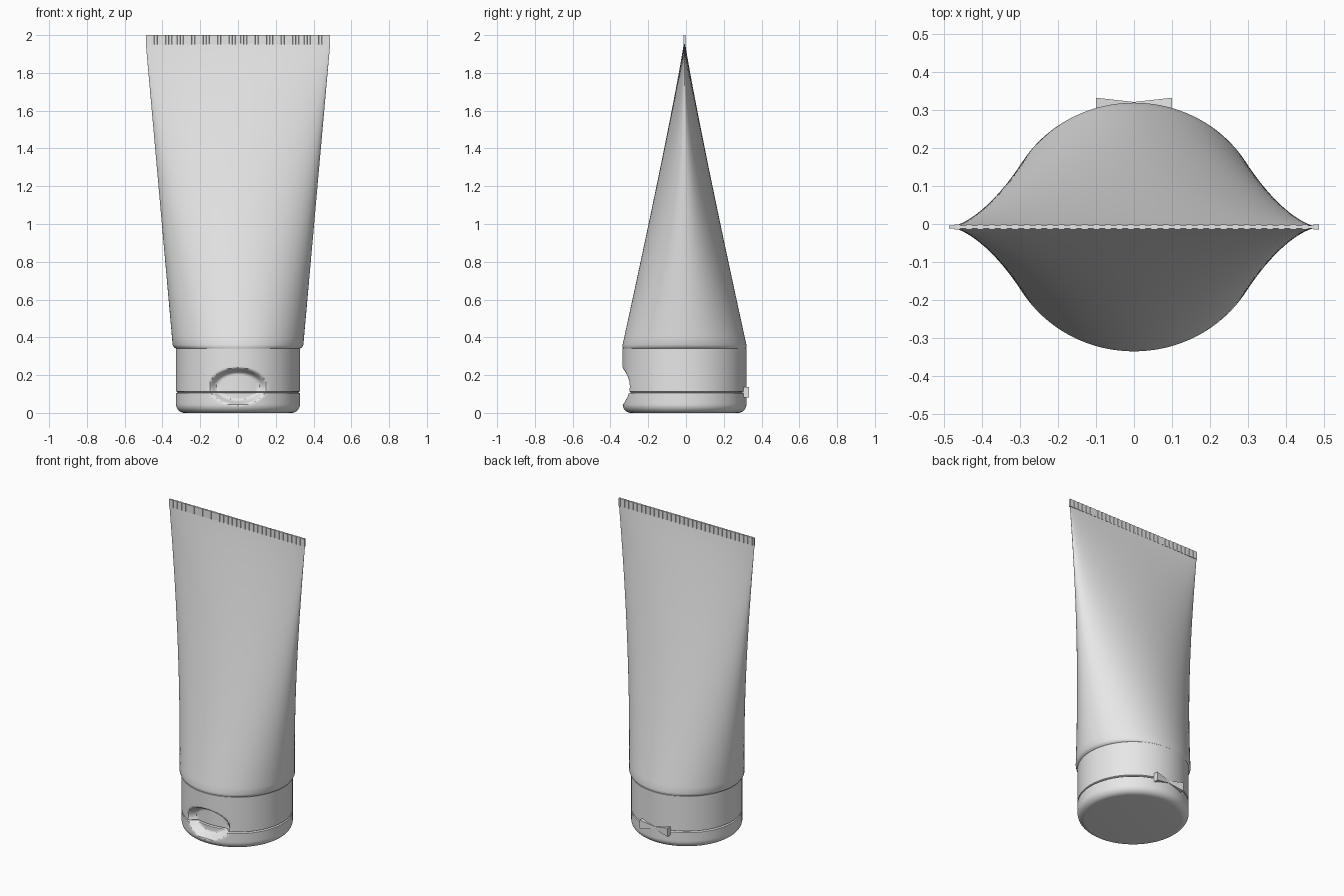
import bpy
import bmesh
from math import sin, cos, pi, radians

if "Cube" in bpy.data.objects:
    bpy.data.objects.remove(bpy.data.objects["Cube"], do_unlink=True)

CY = -0.008      # depth offset of the tube axis
R = 0.328        # cap radius
SEGMENTS = 160

plastic = bpy.data.materials.new("light_grey_plastic")
plastic.use_nodes = True
plastic.diffuse_color = (0.8, 0.8, 0.8, 1)
plastic.node_tree.nodes["Principled BSDF"].inputs["Base Color"].default_value = (0.8, 0.8, 0.8, 1)


def loft(name, rings, angle=35):
    """Skin a list of closed point rings and close both ends."""
    bm = bmesh.new()
    loops = [[bm.verts.new(p) for p in ring] for ring in rings]
    for low, high in zip(loops, loops[1:]):
        n = len(low)
        for i in range(n):
            j = (i + 1) % n
            bm.faces.new((low[i], low[j], high[j], high[i]))
    bm.faces.new(loops[0][::-1])
    bm.faces.new(loops[-1])
    bmesh.ops.recalc_face_normals(bm, faces=bm.faces)
    mesh = bpy.data.meshes.new(name)
    bm.to_mesh(mesh)
    bm.free()
    mesh.materials.append(plastic)
    mesh.shade_smooth()
    mesh.set_sharp_from_angle(angle=radians(angle))
    obj = bpy.data.objects.new(name, mesh)
    bpy.context.collection.objects.link(obj)
    return obj


def ellipse(a, b, z):
    return [(a * cos(2 * pi * i / SEGMENTS), CY + b * sin(2 * pi * i / SEGMENTS), z)
            for i in range(SEGMENTS)]


def thumb_recess(p):
    """Push the front of the cap inward within an oval."""
    x, y, z = p
    inside = 1 - (x / 0.155) ** 2 - ((z - 0.14) / 0.1) ** 2
    if y < 0 and inside > 0:
        s = min(1, inside / 0.55)
        y += 0.055 * s * s * (3 - 2 * s)
    return x, y, z


def cap_part(name, profile):
    return loft(name, [[thumb_recess(p) for p in ellipse(r, r, z)] for r, z in profile])


# Flip lid with a rounded bottom edge
CORNER = 0.045
corner = [(R - CORNER + CORNER * sin(k * pi / 20), CORNER - CORNER * cos(k * pi / 20))
          for k in range(11)]
wall = [(R, CORNER + (0.104 - CORNER) * k / 8) for k in range(1, 9)]
cap_part("flip_lid", corner + wall + [(R - 0.009, 0.109)])

# Cap collar above the seam
wall = [(R, 0.114 + 0.226 * k / 32) for k in range(33)]
cap_part("cap_collar", [(R - 0.009, 0.109)] + wall + [(R - 0.005, 0.345)])

# Squeezed tube body, round at the cap and flat at the seal
STEPS = 40
body = [ellipse(R - 0.004, R - 0.004, 0.338), ellipse(0.338, R, 0.346)]
for k in range(STEPS + 1):
    t = k / STEPS
    body.append(ellipse(0.346 + 0.142 * t, 0.004 + 0.324 * (1 - t) ** 1.08, 0.36 + 1.595 * t))
loft("tube_body", body, 50)

# Crimped seal with fine vertical ribs
RIBS = 64
HALF = 0.489
front = []
for k in range(RIBS):
    depth = 0.0065 if k % 2 else 0.004
    for edge in (k + 0.05, k + 0.95):
        front.append((-HALF + 2 * HALF * edge / RIBS, -depth))
outline = front + [(x, -y) for x, y in reversed(front)]
loft("crimped_seal", [[(x, CY + y, z) for x, y in outline] for z in (1.95, 2.0)], 20)

# Bow-shaped hinge at the back
hinge = []
for x, outer, half in ((-0.1, 0.333, 0.028), (0, 0.322, 0.008), (0.1, 0.333, 0.028)):
    hinge.append([(x, 0.285, 0.109 - half), (x, outer, 0.109 - half),
                  (x, outer, 0.109 + half), (x, 0.285, 0.109 + half)])
loft("hinge", hinge, 10)
